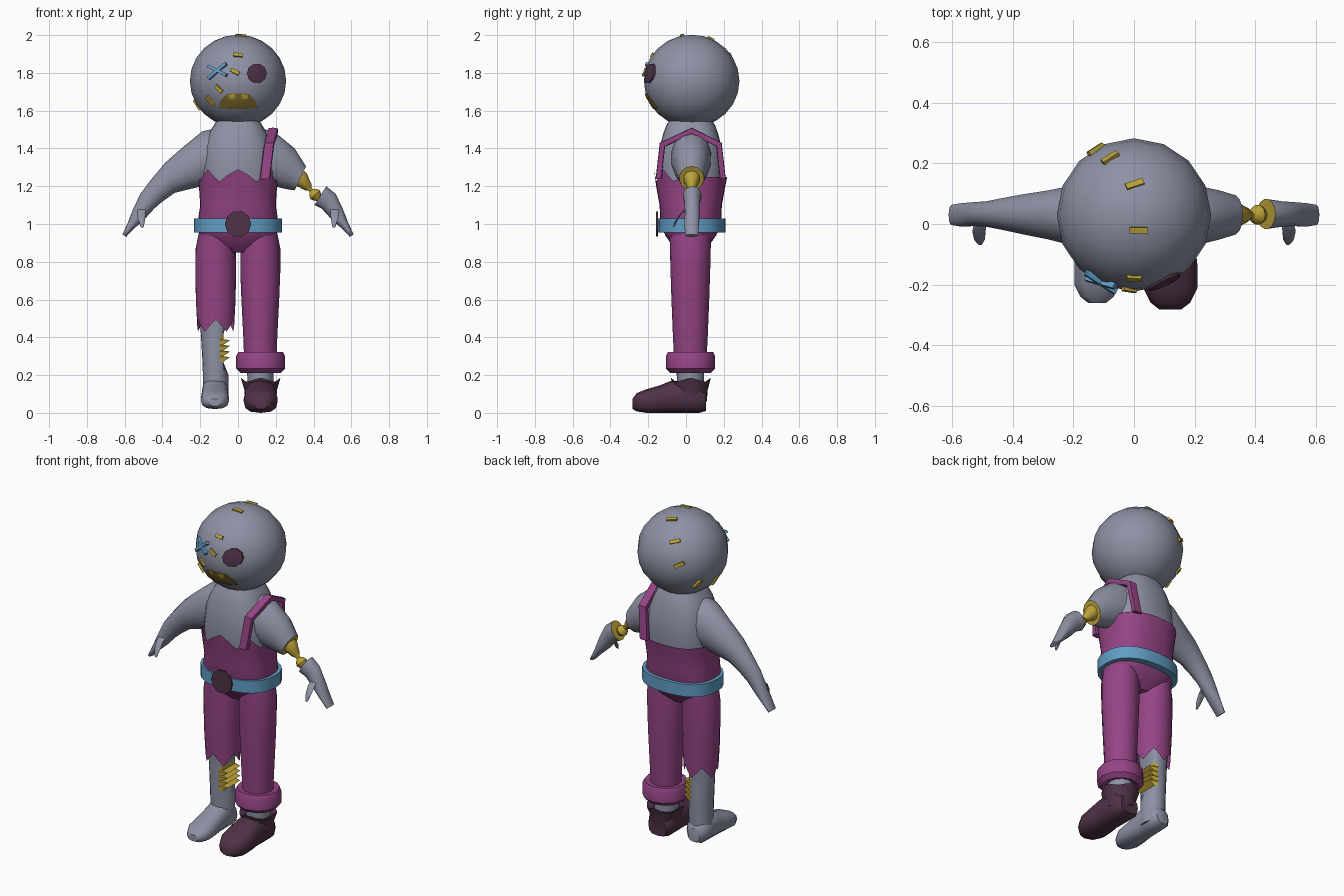
import bpy, bmesh, math
from mathutils import Vector, Matrix

if "Cube" in bpy.data.objects:
    bpy.data.objects.remove(bpy.data.objects["Cube"])


def material(name, rgb):
    m = bpy.data.materials.new(name)
    m.diffuse_color = (*rgb, 1)
    m.use_nodes = True
    m.node_tree.nodes["Principled BSDF"].inputs["Base Color"].default_value = m.diffuse_color
    return m


SKIN = material("grey skin", (0.27, 0.285, 0.37))
CLOTH = material("magenta cloth", (0.30, 0.058, 0.235))
BLUE = material("blue", (0.12, 0.34, 0.56))
DARK = material("dark plum", (0.078, 0.032, 0.062))
BONE = material("bone yellow", (0.50, 0.36, 0.04))
MOUTH = material("mouth olive", (0.22, 0.15, 0.03))


def finish(name, bm, mats, angle=40):
    bmesh.ops.recalc_face_normals(bm, faces=bm.faces)
    me = bpy.data.meshes.new(name)
    bm.to_mesh(me)
    bm.free()
    for m in mats:
        me.materials.append(m)
    me.shade_smooth()
    me.set_sharp_from_angle(angle=math.radians(angle))
    ob = bpy.data.objects.new(name, me)
    bpy.context.collection.objects.link(ob)
    return ob


def loft(name, rings, mats, n=12, square=1.0, caps=(0, 0), tweak=None, rule=None, angle=40):
    """Skin through rings (centre, half-axis U, half-axis V); caps give material or None."""
    bm = bmesh.new()
    power = lambda t: math.copysign(abs(t) ** square, t)
    loops = []
    for i, (c, u, v) in enumerate(rings):
        loop = []
        for j in range(n):
            a = 2 * math.pi * j / n
            p = Vector(c) + Vector(u) * power(math.cos(a)) + Vector(v) * power(math.sin(a))
            if tweak:
                p = tweak(i, j, p)
            loop.append(bm.verts.new(p))
        loops.append(loop)
    for a, b in zip(loops, loops[1:]):
        for j in range(n):
            k = (j + 1) % n
            f = bm.faces.new((a[j], a[k], b[k], b[j]))
            if rule:
                f.material_index = rule(f.calc_center_median())
    for loop, cap in ((loops[0], caps[0]), (loops[-1], caps[1])):
        if cap is not None:
            bm.faces.new(loop).material_index = cap
    return finish(name, bm, mats, angle)


def stack(x, y, rows):
    """Horizontal rings from rows (z, rx, ry)."""
    return [((x, y, z), (rx, 0, 0), (0, ry, 0)) for z, rx, ry in rows]


def limb(rows, side):
    """Rings spanning upper and lower outline points; rows (x1, z1, x2, z2, half depth, y)."""
    return [((side * (a + c) / 2, y, (b + d) / 2), (side * (a - c) / 2, 0, (b - d) / 2), (0, h, 0))
            for a, b, c, d, h, y in rows]


def sole(x, rows):
    """Rings along the foot from rows (y, half width, z low, z high)."""
    return [((x, y, (a + b) / 2), (w, 0, 0), (0, 0, (b - a) / 2)) for y, w, a, b in rows]


def wave(j, period):
    return abs((j % period) / period * 2 - 1)


# Torso and ragged overalls
loft("torso", stack(0, .025, [(1.0, .19, .15), (1.1, .185, .15), (1.27, .198, .178),
     (1.4, .185, .165), (1.48, .155, .145), (1.52, .13, .13), (1.57, .1, .1)]),
     [SKIN], n=24, square=.8)


def bib_edge(i, j, p):
    if i == 6:
        p.z += (wave(j, 4) * .065 - .035) if p.y < 0 else -.01
    return p


loft("overalls_body", stack(0, .025, [(.85, .06, .06), (.89, .16, .1), (.94, .205, .135),
     (1.0, .215, .16), (1.1, .2, .165), (1.2, .207, .183), (1.26, .212, .193)]),
     [CLOTH], n=32, square=.8, caps=(0, None), tweak=bib_edge)
loft("strap", [((x, y, z), (.027, 0, 0), (0, dy, dz)) for x, y, z, dy, dz in [
    (.142, -.145, 1.24, .016, .002), (.165, -.125, 1.42, .014, -.01), (.186, .03, 1.493, 0, -.017),
    (.165, .175, 1.42, -.014, -.01), (.142, .195, 1.24, -.016, .002)]],
    [CLOTH], n=8, square=.4)

# Belt and buckle
loft("belt", stack(0, .03, [(.955, .2, .15), (.955, .232, .178), (1.03, .232, .178), (1.03, .2, .15)]),
     [BLUE], n=24, square=.85)
loft("buckle", [((0, y, 1.0), (.07, 0, 0), (0, 0, .07)) for y in (-.16, -.148)], [DARK], n=10)

# Trouser legs
def torn_hem(i, j, p):
    if i == 0:
        p.z += wave(j + 1, 4) * .065 - .03
    return p


loft("torn_trouser_leg", stack(-.118, .023, [(.46, .098, .092), (.6, .105, .1), (.75, .108, .105),
     (.87, .106, .108), (.95, .09, .11)]), [CLOTH], n=20, caps=(None, 0), tweak=torn_hem)
loft("long_trouser_leg", stack(.118, .023, [(.27, .085, .085), (.4, .09, .092), (.6, .1, .1),
     (.75, .106, .105), (.87, .106, .108), (.95, .09, .11)]), [CLOTH], n=16)
loft("trouser_cuff", stack(.12, .024, [(.225, .08, .08), (.21, .105, .105), (.235, .13, .13),
     (.3, .13, .13), (.322, .118, .12), (.318, .08, .08)]), [CLOTH], n=12)

# Bare leg with a jagged bite on its inner side
bite = [.27, .295, .3, .325, .33, .355, .36, .385, .39, .415]


def gnaw(i, j, p):
    if bite[0] < p.z < bite[-1] and p.x > -.118 + .04:
        p.x = -.042 if round((p.z - .295) * 1000) in (0, 30, 60, 90) else -.078
    return p


def bitten(c):
    return 1 if bite[0] < c.z < bite[-1] and c.x > -.086 else 0


loft("bare_leg", stack(-.118, .022, [(.05, .066, .07), (.12, .068, .07), (.2, .068, .071)] +
     [(z, .07 + (z - .27) * .06, .074) for z in bite] + [(.55, .085, .085)]),
     [SKIN, BONE], n=20, tweak=gnaw, rule=bitten)
loft("bare_foot", sole(-.122, [(.1, .04, .035, .12), (.075, .065, .022, .15), (0, .07, .02, .19),
     (-.06, .07, .02, .165), (-.13, .075, .02, .135), (-.2, .075, .02, .115),
     (-.24, .055, .025, .095), (-.26, .03, .035, .075)]), [SKIN], n=12, square=.8)

# Booted foot
loft("ankle", stack(.118, .024, [(.12, .068, .07), (.27, .07, .072)]), [SKIN], n=12)
loft("boot", sole(.12, [(.105, .06, .01, .11), (.07, .082, 0, .15), (0, .085, 0, .165),
     (-.08, .083, 0, .17), (-.14, .09, 0, .145), (-.21, .09, 0, .125),
     (-.26, .065, .008, .105), (-.283, .035, .02, .075)]), [DARK], n=12, square=.75)


def collar_edge(i, j, p):
    if i == 2:
        p.z += wave(j, 4) * .022 - .014
    return p


loft("boot_collar", stack(.12, .025, [(.06, .083, .085), (.12, .086, .09), (.178, .105, .106),
     (.155, .07, .07)]), [DARK], n=16, tweak=collar_edge)

# Arms: outline points reach from shoulder to fingertips
ARM = [(.10, 1.51, .12, 1.2, .11, .025), (.19, 1.49, .19, 1.2, .105, .028), (.30, 1.4, .255, 1.185, .083, .03),
       (.385, 1.325, .335, 1.165, .068, .032), (.46, 1.235, .405, 1.115, .053, .033)]
HAND = [(.517, 1.16, .445, 1.08, .043, .033), (.555, 1.08, .495, 1.025, .04, .033),
        (.582, 1.01, .545, .98, .04, .03), (.612, .945, .592, .932, .034, .03)]
loft("whole_arm", limb(ARM + HAND, -1), [SKIN], n=14)
loft("arm_stump", limb(ARM[:3] + [(.36, 1.305, .30, 1.178, .066, .03)], 1), [SKIN, BONE], n=14, caps=(0, 1))
loft("severed_forearm", limb([(.467, 1.2, .405, 1.1, .05, .033)] + HAND, 1), [SKIN, BONE], n=14, caps=(1, 0))
for side, label in ((-1, "left"), (1, "right")):
    loft(label + "_thumb", [((side * x, y, z), (r, 0, 0), (0, r * .7, r * .7)) for x, y, z, r in [
        (.505, .02, 1.09, .02), (.512, -.025, 1.06, .022), (.51, -.05, 1.02, .018), (.508, -.064, .985, .008)]],
        [SKIN], n=8)
# Bone between the stump and the forearm
d = Vector((.68, 0, -.73))
up = Vector((.73, 0, .68))
loft("arm_bone", [(Vector((.32, .03, 1.25)) + d * t, up * r, (0, r, 0)) for t, r in [
    (0, .045), (.025, .043), (.045, .034), (.075, .024), (.09, .012), (.1, .012), (.112, .026),
    (.13, .034), (.148, .026), (.165, .012), (.2, .012)]], [BONE], n=10)

# Head
C, RX, RY, RZ = Vector((0, .03, 1.757)), .255, .253, .245
bm = bmesh.new()
bmesh.ops.create_uvsphere(bm, u_segments=16, v_segments=12, radius=1,
                          matrix=Matrix.Translation(C) @ Matrix.Diagonal((RX, RY, RZ, 1)))
finish("head", bm, [SKIN], 60)


def on_face(x, z, lift=1.0):
    s = max(0, 1 - (x / RX) ** 2 - ((z - C.z) / RZ) ** 2)
    return Vector((x, C.y - RY * math.sqrt(s) * lift, z))


def plate(name, outline, mat, lift):
    """Thin patch that follows the curve of the face."""
    bm = bmesh.new()
    n = len(outline)
    cx, cz = sum(p[0] for p in outline) / n, sum(p[1] for p in outline) / n
    rings = [[bm.verts.new(on_face(cx + (x - cx) * k, cz + (z - cz) * k, l)) for x, z in outline]
             for k, l in ((1, .96), (1, lift), (.5, lift))]
    hub = bm.verts.new(on_face(cx, cz, lift))
    for j in range(n):
        k = (j + 1) % n
        for a, b in zip(rings, rings[1:]):
            bm.faces.new((a[j], a[k], b[k], b[j]))
        bm.faces.new((rings[2][j], rings[2][k], hub))
    return finish(name, bm, [mat])


def bar(name, centre, along, normal, size, mat):
    """Small block lying on the head."""
    normal, along = normal.normalized(), along.normalized()
    rot = Matrix((along, normal.cross(along), normal)).transposed().to_4x4()
    bm = bmesh.new()
    bmesh.ops.create_cube(bm, size=1, matrix=Matrix.Translation(centre) @ rot @ Matrix.Diagonal((*size, 1)))
    return finish(name, bm, [mat])


# Face: button eye, crossed eye, mouth and teeth
plate("button_eye", [(.1 + .053 * math.cos(math.pi * k / 5), 1.797 + .053 * math.sin(math.pi * k / 5))
                     for k in range(10)], DARK, 1.02)
for k, (z1, z2) in enumerate(((1.765, 1.855), (1.838, 1.785))):
    a, b = on_face(-.163, z1), on_face(-.055, z2)
    mid = on_face(-.109, (z1 + z2) / 2)
    bar(f"crossed_eye_{k + 1}", mid, b - a, (mid - C).cross(b - a).cross(a - b) * -1, (.125, .016, .02), BLUE)
plate("mouth", [(-.1, 1.615), (-.05, 1.61), (0, 1.61), (.05, 1.61), (.1, 1.615), (.095, 1.65), (.06, 1.688),
                (0, 1.692), (-.06, 1.688), (-.095, 1.65)], MOUTH, 1.01)
for k, x in enumerate((-.034, .036)):
    plate(f"tooth_{k + 1}", [(x - .018, 1.688), (x - .017, 1.668), (x, 1.658), (x + .017, 1.668),
                             (x + .018, 1.688)], BONE, 1.025)

# Stitches run over the crown and round to the cheek
seam = [Vector(p) for p in ((0, -.83, .56), (.06, -.2, .98), (.01, .4, .91), (-.31, .75, .59), (-.5, .86, .1),
        (-.74, .5, -.45), (-.85, .02, -.52), (-.58, -.69, -.43), (-.4, -.9, -.17), (-.06, -.97, .2))]
for k, p in enumerate(seam):
    nrm = p.normalized()
    across = nrm.cross(seam[(k + 1) % len(seam)] - seam[k - 1])
    pos = C + Vector((nrm.x * RX, nrm.y * RY, nrm.z * RZ)) * .99
    bar(f"stitch_{k + 1}", pos, across, nrm, (.06 if 0 < k < 8 else .048, .02, .018), BONE)
